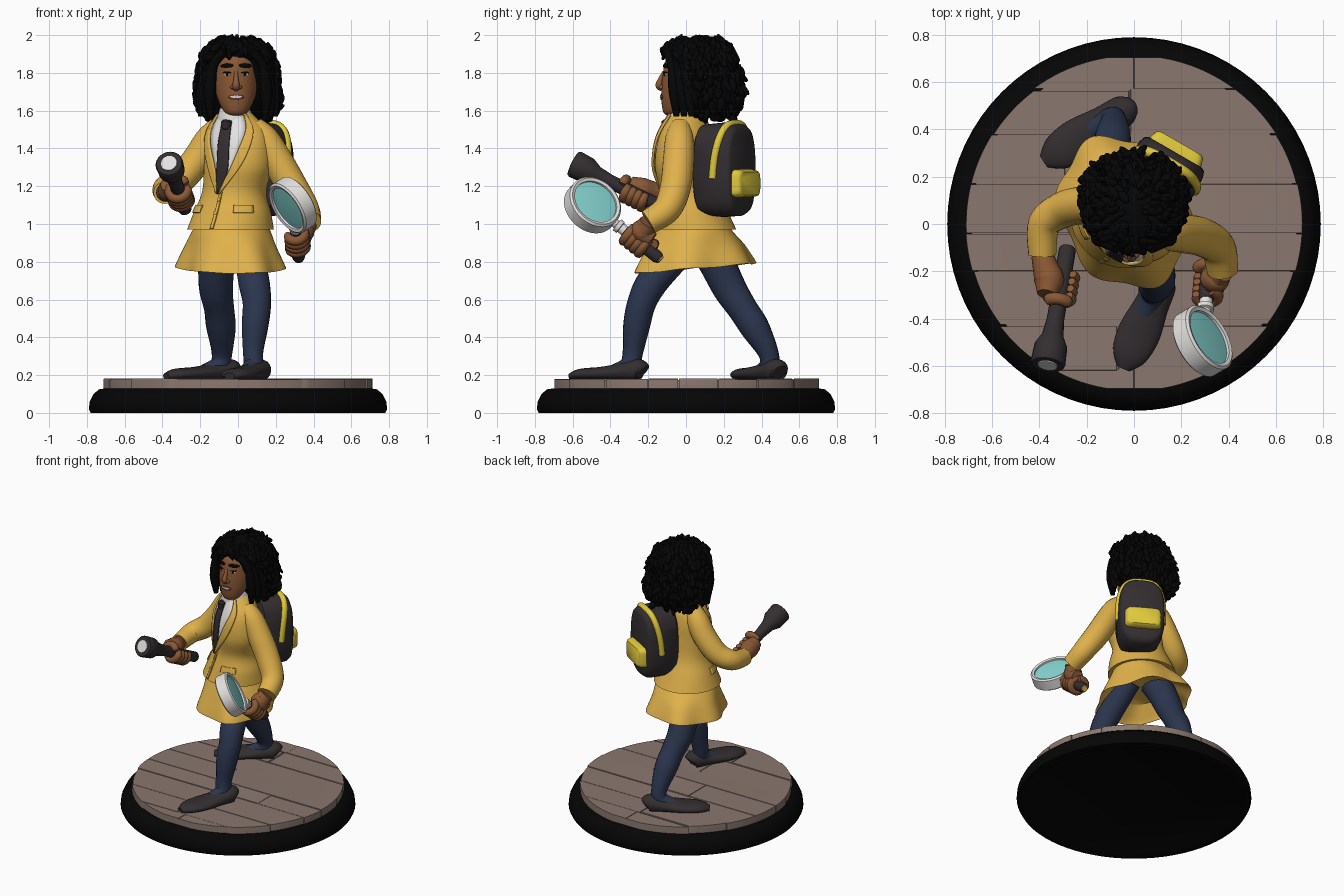
import bpy, bmesh, math, random
from mathutils import Vector, Matrix

random.seed(4)
if "Cube" in bpy.data.objects:
    bpy.data.objects.remove(bpy.data.objects["Cube"])


def material(name, *rgb):
    m = bpy.data.materials.new(name)
    m.use_nodes = True
    m.diffuse_color = (*rgb, 1)
    bsdf = m.node_tree.nodes["Principled BSDF"]
    bsdf.inputs["Base Color"].default_value = (*rgb, 1)
    bsdf.inputs["Roughness"].default_value = 0.8
    return m


YELLOW = material("mustard cloth", .74, .44, .07)
NAVY = material("navy tights", .024, .036, .076)
SKIN = material("brown skin", .25, .097, .036)
WOOD = material("weathered wood", .255, .186, .158)
BLACK = material("black", .0016, .0016, .0016)
CHARCOAL = material("charcoal", .033, .027, .029)
WHITE = material("white", .78, .76, .74)
GLASS = material("aqua glass", .25, .7, .67)
LEMON = material("lemon trim", .74, .58, .045)
LIP = material("lip", .16, .045, .03)
TWO_PI = 2 * math.pi


def finish(name, bm, mat, thick=0):
    bmesh.ops.recalc_face_normals(bm, faces=bm.faces)
    me = bpy.data.meshes.new(name)
    bm.to_mesh(me)
    bm.free()
    me.materials.append(mat)
    me.shade_smooth()
    me.set_sharp_from_angle(angle=math.radians(45))
    ob = bpy.data.objects.new(name, me)
    bpy.context.collection.objects.link(ob)
    if thick:
        mod = ob.modifiers.new("thickness", "SOLIDIFY")
        mod.thickness, mod.offset = thick, 0
    return ob


def skin(name, rings, mat, loop=False):
    """Join rings of points into a skin, capped unless looped."""
    bm = bmesh.new()
    vs = [[bm.verts.new(p) for p in r] for r in rings]
    for a, b in zip(vs, vs[1:] + (vs[:1] if loop else [])):
        for i in range(len(a)):
            j = (i + 1) % len(a)
            bm.faces.new((a[i], a[j], b[j], b[i]))
    if not loop:
        bm.faces.new(vs[0])
        bm.faces.new(vs[-1])
    return finish(name, bm, mat)


def smooth(rows, n=6):
    out = []
    for i in range(len(rows) - 1):
        a, b, c, d = [Vector(rows[min(max(j, 0), len(rows) - 1)]) for j in range(i - 1, i + 3)]
        for t in (k / n for k in range(n)):
            out.append(.5 * (2 * b + (c - a) * t + (2 * a - 5 * b + 4 * c - d) * t ** 2
                             + (3 * b - a - 3 * c + d) * t ** 3))
    return out + [Vector(rows[-1])]


def tube(name, pts, mat, sides=14, n=5, floor=-1):
    """Limb through points x, y, z, half width, half height."""
    rows = smooth([p if len(p) == 5 else (*p, p[3]) for p in pts], n)
    rings, side = [], None
    for i, r in enumerate(rows):
        t = (rows[min(i + 1, len(rows) - 1)] - rows[max(i - 1, 0)]).to_3d().normalized()
        side = side or t.cross(Vector((0, 0, 1)) if abs(t.z) < .8 else Vector((0, 1, 0)))
        side = (side - t * side.dot(t)).normalized()
        up = side.cross(t)
        ring = [r.to_3d() + side * r[3] * math.cos(k * TWO_PI / sides)
                + up * r[4] * math.sin(k * TWO_PI / sides) for k in range(sides)]
        rings.append([Vector((p.x, p.y, max(p.z, floor))) for p in ring])
    return skin(name, rings, mat)


def rod(name, start, axis, profile, mat, sides=32, loop=False):
    """Turned part: profile of distance along the axis and radius."""
    q = Vector(axis).to_track_quat('Z', 'Y')
    rings = [[Vector(start) + q @ Vector((r * math.cos(k * TWO_PI / sides),
              r * math.sin(k * TWO_PI / sides), t)) for k in range(sides)] for t, r in profile]
    return skin(name, rings, mat, loop)


def point(row, yaw, a, off=0):
    p = Vector(((row[3] + off) * math.sin(a), -(row[4] + off) * math.cos(a), 0))
    return Matrix.Rotation(yaw, 3, 'Z') @ p + row.to_3d()


def surf(body, a, z, off=0):
    rows, yaw = body
    for r, s in zip(rows, rows[1:]):
        if r[2] <= z <= s[2]:
            return point(r + (s - r) * ((z - r[2]) / (s[2] - r[2])), yaw, a, off)
    return point(rows[0] if z < rows[0][2] else rows[-1], yaw, a, off)


def loft(name, body, mat, sides=48):
    rows, yaw = body
    return skin(name, [[point(r, yaw, k * TWO_PI / sides) for k in range(sides)] for r in rows], mat)


def patch(name, body, z0, z1, left, right, off, mat, thick=.008):
    """Thin plate lying on a body between two angle limits."""
    bm = bmesh.new()
    grid = []
    for i in range(15):
        z = z0 + (z1 - z0) * i / 14
        grid.append([bm.verts.new(surf(body, left(z) + (right(z) - left(z)) * k / 6, z, off)) for k in range(7)])
    for a, b in zip(grid, grid[1:]):
        for k in range(6):
            bm.faces.new((a[k], a[k + 1], b[k + 1], b[k]))
    return finish(name, bm, mat, thick)


def oval(name, body, a, z, w, h, off, mat, tilt=0):
    half = lambda q: w * math.sqrt(max(.002, 1 - ((q - z) / h) ** 2))
    mid = lambda q: a + tilt * (q - z)
    return patch(name, body, z - h, z + h, lambda q: mid(q) - half(q), lambda q: mid(q) + half(q), off, mat, .005)


def ball(name, c, size, mat):
    bm = bmesh.new()
    bmesh.ops.create_uvsphere(bm, u_segments=16, v_segments=10, radius=1,
                              matrix=Matrix.Translation(c) @ Matrix.Diagonal((*size, 1)))
    return finish(name, bm, mat)


# Round base and plank floor
rod("base", (0, 0, 0), (0, 0, 1), [(.015, .7), (0, .72), (0, .78), (.02, .79), (.06, .785),
                                  (.1, .765), (.125, .735), (.13, .7)], BLACK, 72)
rod("floor_bed", (0, 0, .12), (0, 0, 1), [(0, .69), (.055, .69)], WOOD, 64)
edges = [-.705, -.62, -.43, -.2, -.04, .17, .38, .57, .705]
for y0, y1 in zip(edges, edges[1:]):
    split = random.uniform(-.35, .35)
    for s in (-1, 1):
        rad = .71 + random.uniform(-.006, .004)
        a0, a1 = math.asin((y0 + .002) / .712), math.asin((y1 - .002) / .712)
        out = [(s * rad * math.cos(a0 + (a1 - a0) * k / 10), rad * math.sin(a0 + (a1 - a0) * k / 10))
               for k in range(11)]
        inner = split + s * .002 if abs(y0 + y1) < 1.2 else 0
        out += [(inner, out[-1][1]), (inner, out[0][1])]
        mid = sum((Vector(p) for p in out), Vector((0, 0))) / len(out)
        top = .18 + random.uniform(-.003, .003)
        skin("floor_plank", [[(*(mid + (Vector(p) - mid) * f), z) for p in out]
                             for f, z in ((1, .13), (1, top - .004), (.993, top))], WOOD)

# Legs and shoes
tube("left_leg", [(.05, .02, .9, .075), (.065, -.08, .8, .08), (.085, -.18, .69, .084), (.1, -.235, .58, .076),
                  (.09, -.262, .46, .071), (.08, -.28, .33, .055), (.08, -.3, .25, .052), (.05, -.37, .21, .05)], NAVY)
tube("right_leg", [(-.1, .1, .9, .1), (-.113, .16, .8, .097), (-.117, .23, .66, .09), (-.1, .3, .55, .08),
                   (-.09, .365, .45, .078), (-.085, .435, .32, .055), (-.1, .44, .25, .052), (-.17, .4, .21, .05)], NAVY)
for name, heel, toe in (("left_shoe", (.125, -.23), (-.045, -.61)), ("right_shoe", (-.02, .495), (-.38, .265))):
    h, t = Vector(heel), Vector(toe)
    rows = [(0, .04, .044), (.06, .066, .06), (.3, .074, .047), (.6, .09, .036), (.85, .075, .031), (1, .03, .018)]
    tube(name, [(*(h + (t - h) * f), .18 + b * .75, a, b) for f, a, b in rows], CHARCOAL, 20, 5, .178)

# Skirt, longest along the stride, with pleats and a sloping hem
skirt = smooth([(-.04, .05, .86, .18, .2), (-.04, .05, .79, .245, .305), (-.04, .05, .77, .265, .33),
                (-.04, .05, .88, .228, .27), (-.035, .04, .97, .205, .2), (-.03, .03, 1.05, .17, .15)])
rings = []
for r in skirt:
    flare = max(0, .97 - r[2])
    ring = [point(r, math.radians(25), k * TWO_PI / 96, flare * .08 * math.cos(k * TWO_PI / 8 / 2)) for k in range(96)]
    rings.append([p + Vector((0, 0, flare * .4 * (p.y - .05 + .04 * math.cos(k * TWO_PI / 16))))
                  for k, p in enumerate(ring)])
skin("skirt", rings, YELLOW)

# Jacket, shirt and tie
torso = (smooth([(-.04, .04, .97, .232, .225), (-.03, .03, 1.06, .21, .19), (-.02, .02, 1.17, .175, .155),
                 (0, 0, 1.3, .188, .155), (0, 0, 1.42, .185, .142), (0, .005, 1.5, .162, .12),
                 (-.005, .005, 1.56, .11, .092), (-.01, 0, 1.6, .07, .07)]), math.radians(-30))
loft("jacket", torso, YELLOW, 56)
step = lambda z: (z - 1.16) / .43
vee = lambda z: .03 + .85 * step(z) ** 1.2
patch("shirt_front", torso, 1.16, 1.59, lambda z: -vee(z), vee, .004, WHITE)
tie = lambda z: min(vee(z), .17 + .8 * max(0, z - 1.5))
patch("tie", torso, 1.16, 1.545, lambda z: -tie(z), tie, .013, CHARCOAL)
rod("tie_knot", surf(torso, 0, 1.5, .008), (.1, .15, 1), [(0, .02), (.04, .03), (.05, .02)], CHARCOAL, 12)
lapel = lambda z: vee(z) + .03 + .85 * step(z) * (1.12 - step(z))
for s, side in ((-1, "right"), (1, "left")):
    patch(side + "_lapel", torso, 1.16, 1.58, lambda z: s * vee(z), lambda z: s * lapel(z), .012, YELLOW, .014)
    patch(side + "_pocket_flap", torso, 1.06, 1.1, lambda z: s * .5, lambda z: s * 1.05, .004, YELLOW, .008)
patch("jacket_front_edge", torso, .975, 1.17, lambda z: .02, lambda z: .1, .004, YELLOW, .008)
for z in (1.06, 1.13):
    oval("button", torso, .06, z, .05, .01, .012, YELLOW)
rod("shirt_collar", (-.015, -.005, 1.54), (-.05, -.1, 1), [(0, .096), (.035, .092), (.08, .076), (.08, .06), (0, .07)],
    WHITE, loop=True)

# Neck, head and face
rod("neck", (-.01, 0, 1.53), (0, 0, 1), [(0, .058), (.16, .06)], SKIN)
head = (smooth([(-.01, -.07, 1.572, .025, .025), (-.01, -.065, 1.592, .06, .055), (-.01, -.035, 1.65, .093, .095),
                (-.01, 0, 1.72, .112, .13), (-.01, .02, 1.8, .116, .142), (-.01, .03, 1.88, .108, .13),
                (-.01, .03, 1.93, .04, .05)]), 0)
loft("head", head, SKIN)
tube("nose", [(-.01, -.115, 1.805, .01), (-.01, -.133, 1.77, .013), (-.01, -.143, 1.733, .019), (-.01, -.125, 1.715, .015)],
     SKIN)
for s, side in ((-1, "right"), (1, "left")):
    ball(side + "_nostril", (-.01 + s * .018, -.13, 1.724), (.014, .016, .011), SKIN)
    oval(side + "_eye", head, s * .42, 1.793, .15, .008, .001, WHITE)
    oval(side + "_iris", head, s * .41, 1.793, .07, .009, .003, BLACK)
    oval(side + "_upper_lid", head, s * .42, 1.802, .19, .005, .003, BLACK)
    oval(side + "_brow", head, s * .43, 1.838, .3, .012, .004, BLACK, s * -4)
oval("lips", head, 0, 1.671, .4, .014, .002, LIP)
oval("teeth", head, 0, 1.673, .32, .006, .005, WHITE)

# Curly hair: a core covered with uneven locks
hair = (smooth([(0, .13, 1.56, .15, .1), (0, .12, 1.65, .195, .15), (0, .1, 1.76, .19, .168), (0, .075, 1.86, .17, .165),
                (0, .06, 1.93, .13, .145), (0, .065, 1.97, .07, .09), (0, .07, 1.985, .02, .02)]), 0)
loft("hair_core", hair, BLACK)
bm = bmesh.new()
for _ in range(620):
    a, z = random.uniform(-math.pi, math.pi), 1.55 + .43 * random.random() ** .75
    if abs(a) < .8 and z < 1.905:
        continue
    p = surf(hair, a, z, random.uniform(.005, .034))
    down = surf(hair, a, z - .02) - surf(hair, a, z) + Vector([random.uniform(-.013, .013) for _ in "xyz"])
    turn = down.to_track_quat('Z', 'Y').to_matrix().to_4x4()
    w = random.uniform(.012, .022)
    bmesh.ops.create_icosphere(bm, subdivisions=2, radius=1, matrix=Matrix.Translation(p) @ turn
                               @ Matrix.Diagonal((w, w, random.uniform(.03, .055), 1)))
finish("hair_locks", bm, BLACK)
for s, side in ((-1, "right"), (1, "left")):
    for k in range(3):
        tube(side + "_front_lock", [(s * .07, -.1 + .02 * k, 1.915, .025), (s * (.13 + .01 * k), -.075 + .03 * k, 1.84, .024),
             (s * (.15 + .02 * k), -.06 + .04 * k, 1.7, .033), (s * (.145 + .025 * k), -.05 + .04 * k, 1.57, .016)], BLACK, 10)

# Sleeves
tube("right_sleeve", [(-.1, .06, 1.52, .055), (-.15, .075, 1.45, .075), (-.21, .08, 1.35, .08), (-.3, .06, 1.24, .077),
                      (-.38, .0, 1.19, .069), (-.388, -.13, 1.165, .059)], YELLOW, 20)
tube("left_sleeve", [(.08, -.03, 1.52, .055), (.14, -.035, 1.45, .075), (.205, -.04, 1.34, .082), (.285, -.055, 1.2, .082),
                     (.355, -.1, 1.08, .075), (.375, -.2, 1.01, .066)], YELLOW, 20)


def hand(side, wrist, c, axis, radius):
    """Palm beside a handle, four fingers and a thumb closed around it."""
    w, c, axis = Vector(wrist), Vector(c), Vector(axis).normalized()
    u = w - c
    u = (u - axis * u.dot(axis)).normalized()
    v = axis.cross(u)
    palm = c + u * (radius + .026)
    tube(side + "_palm", [(*w, .047), (*((w + palm) / 2), .055), (*palm, .063), (*(palm + axis * .065), .042)], SKIN)
    for k in range(5):
        reach, turn = (4.3, 1) if k < 4 else (2.2, -1)
        at = c + axis * (.034 * k - .052)
        pts = [at + (u * math.cos(t) + v * turn * math.sin(t)) * (radius + .012)
               for t in (reach * j / 6 for j in range(7))]
        tube(side + "_finger", [(*p, .026 if j < 6 else .016) for j, p in enumerate(pts)], SKIN, 10, 3)


# Torch in the right hand
tail, face = Vector((-.28, -.1, 1.075)), Vector((-.365, -.595, 1.32))
beam = face - tail
rod("torch", tail, beam, [(0, .03), (.01, .036), (.34, .037), (.42, .046), (.47, .07), (.55, .074), (.56, .068)], CHARCOAL, 20)
rod("torch_lens", tail, beam, [(.555, .042), (.565, .042)], WHITE, 20)
hand("right", (-.388, -.13, 1.165), tail + beam * .33, beam, .037)

# Magnifying glass in the left hand
centre, normal = Vector((.29, -.495, 1.1)), Vector((.75, .44, .48))
shaft = Vector((.02, .225, -.18))
rod("magnifier_rim", centre, normal, [(-.045, .14), (-.036, .151), (.036, .151), (.045, .14), (.04, .124), (-.04, .124)],
    WHITE, 48, True)
rod("magnifier_glass", centre, normal, [(-.034, .06), (-.028, .126), (.028, .126), (.034, .06)], GLASS, 48)
rod("magnifier_neck", centre, shaft, [(.14, .024), (.165, .024), (.168, .036), (.19, .036), (.193, .028), (.225, .028)], WHITE, 20)
rod("magnifier_handle", centre, shaft, [(.22, .03), (.25, .034), (.44, .034), (.46, .026)], CHARCOAL, 20)
rod("magnifier_end_cap", centre, shaft, [(.458, .024), (.467, .02)], YELLOW, 20)
hand("left", (.375, -.2, 1.01), centre + shaft.normalized() * .3, shaft, .034)

# Backpack with trim and pocket
back = Matrix.Rotation(math.radians(-30), 4, 'Z')


def outline(t, w, h, z, y, power=.62):
    c, s = math.cos(t), math.sin(t)
    return back @ Vector((math.copysign(w * abs(c) ** power, c), y, z + math.copysign(h * abs(s) ** (power + .1), s)))


def pillow(name, w, h, z, y0, y1, mat, power):
    layers = [(y0, .86), (y0 + .015, .96), ((y0 + y1) / 2, 1), (y1 - .035, .98), (y1 - .01, .92), (y1, .82)]
    skin(name, [[outline(k * TWO_PI / 48, w * f, h * f, z, y, power) for k in range(48)] for y, f in layers], mat)


pillow("backpack", .158, .25, 1.287, .12, .35, CHARCOAL, .62)
pillow("backpack_pocket", .125, .075, 1.215, .3, .395, LEMON, .3)
arch = [(k / 24, math.sin(math.pi * k / 24)) for k in range(25)]
tube("backpack_trim", [(*outline(-.1 + (math.pi + .2) * t, .152, .242, 1.287, .25 + .05 * rise), .022) for t, rise in arch],
     LEMON, 10, 2)
